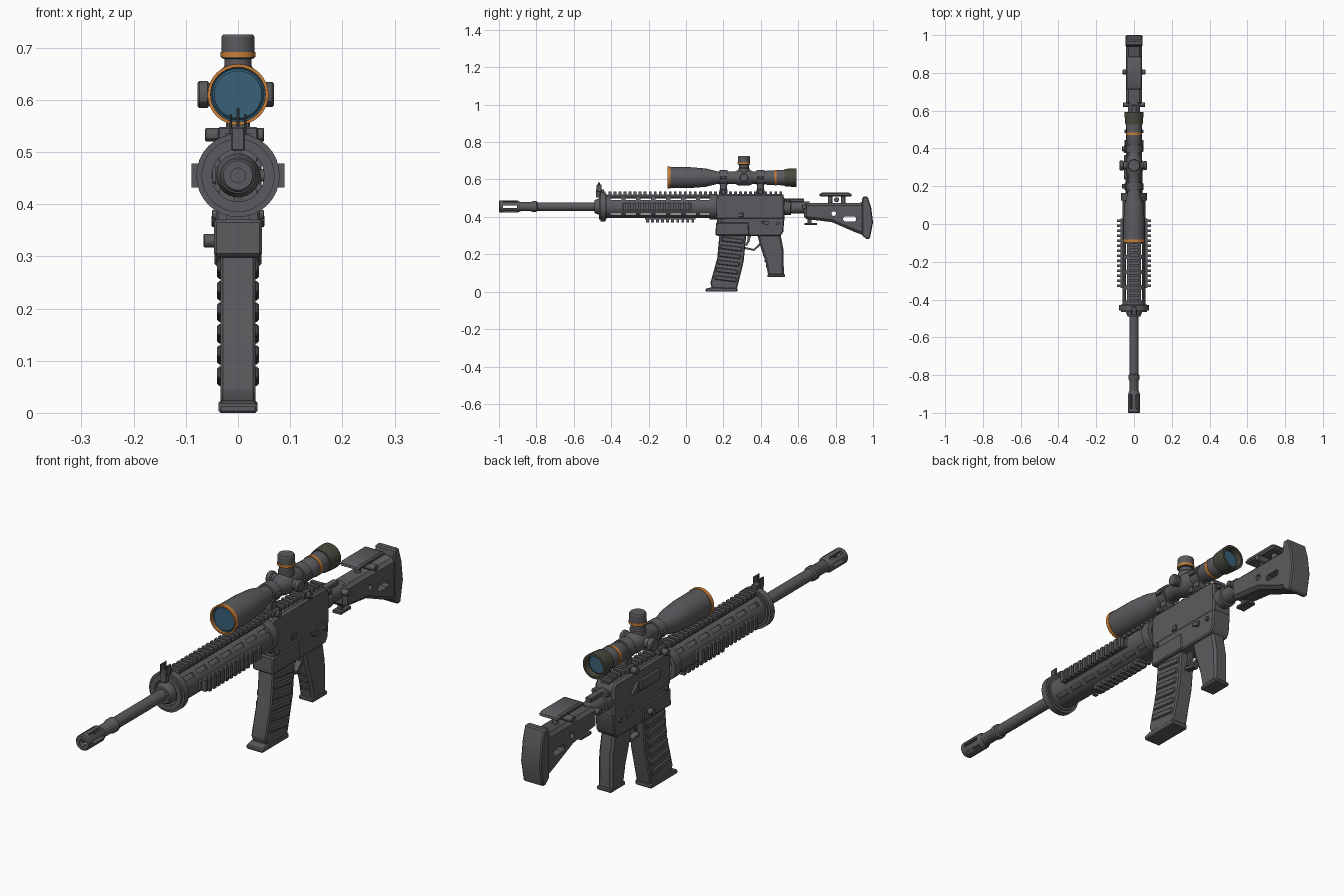
import bpy, bmesh
from math import radians, pi
from mathutils import Matrix, Vector

if "Cube" in bpy.data.objects:
    bpy.data.objects.remove(bpy.data.objects["Cube"], do_unlink=True)

BORE, SIGHT = 0.455, 0.61          # heights of the barrel and scope axes
made, cutters = [], []


def material(name, r, g, b):
    m = bpy.data.materials.new(name)
    m.use_nodes = True
    m.diffuse_color = (r, g, b, 1)
    m.node_tree.nodes["Principled BSDF"].inputs["Base Color"].default_value = (r, g, b, 1)
    return m


GREY = material("gunmetal grey", 0.105, 0.105, 0.115)
ORANGE = material("orange", 0.6, 0.21, 0.035)
OLIVE = material("olive rubber", 0.065, 0.065, 0.048)
GLASS = material("blue glass", 0.04, 0.12, 0.19)


def finish(name, bm, mat=GREY, bevel=0):
    bmesh.ops.recalc_face_normals(bm, faces=bm.faces)
    mesh = bpy.data.meshes.new(name)
    bm.to_mesh(mesh)
    bm.free()
    mesh.materials.append(mat)
    ob = bpy.data.objects.new(name, mesh)
    bpy.context.collection.objects.link(ob)
    if bevel:
        mod = ob.modifiers.new("bevel", 'BEVEL')
        mod.width, mod.segments, mod.limit_method = bevel, 1, 'ANGLE'
    made.append(ob)
    return ob


def boxes(name, parts, mat=GREY, bevel=0):
    """Parts are (centre, size) or (centre, size, matrix)."""
    bm = bmesh.new()
    for c, s, *m in parts:
        place = Matrix.Translation(c) @ Matrix.Diagonal((*s, 1))
        bmesh.ops.create_cube(bm, size=1, matrix=(m[0] if m else Matrix()) @ place)
    return finish(name, bm, mat, bevel)


def prism(name, pts, half, mat=GREY, bevel=0, x=0):
    """Side profile of (y, z) points extruded across x."""
    bm = bmesh.new()
    face = bm.faces.new([bm.verts.new((x - half, y, z)) for y, z in pts])
    new = bmesh.ops.extrude_face_region(bm, geom=[face])["geom"]
    bmesh.ops.translate(bm, vec=(2 * half, 0, 0),
                        verts=[v for v in new if isinstance(v, bmesh.types.BMVert)])
    return finish(name, bm, mat, bevel)


def lathe(name, profile, loc, axis='Y', mat=GREY, steps=32):
    """Profile of (position along axis, radius) spun about the axis."""
    bm = bmesh.new()
    vs = [bm.verts.new((r, 0, h)) for h, r in profile]
    es = [bm.edges.new(p) for p in zip(vs, vs[1:])]
    bmesh.ops.spin(bm, geom=vs + es, cent=(0, 0, 0), axis=(0, 0, 1),
                   angle=2 * pi, steps=steps)
    bmesh.ops.remove_doubles(bm, verts=bm.verts, dist=1e-5)
    turn = {'X': Matrix.Rotation(pi / 2, 4, 'Y'),
            'Y': Matrix.Rotation(-pi / 2, 4, 'X'), 'Z': Matrix()}[axis]
    bm.transform(Matrix.Translation(loc) @ turn)
    return finish(name, bm, mat)


def rod(name, a, b, r, loc, axis='X', mat=GREY, steps=24):
    c = 0.15 * r
    return lathe(name, [(a, 0), (a, r - c), (a + c, r), (b - c, r), (b, r - c), (b, 0)],
                 loc, axis, mat, steps)


def ring(name, a, b, inner, outer, loc, mat=GREY):
    return lathe(name, [(a, inner), (a, outer), (b, outer), (b, inner), (a, inner)], loc, 'Y', mat)


def cut(ob, cutter):
    made.remove(cutter)
    cutters.append(cutter)
    cutter.hide_render = True
    mod = ob.modifiers.new("cut", 'BOOLEAN')
    mod.operation, mod.object, mod.solver = 'DIFFERENCE', cutter, 'EXACT'


def swing(deg):
    """Frame on the barrel axis with its z pointing outward at an angle."""
    return Matrix.Translation((0, 0, BORE)) @ Matrix.Rotation(radians(deg), 4, 'Y')


def rail(name, y0, y1, deg, low, high, width):
    m, mid = swing(deg), (low + high) / 2
    parts = [((0, (y0 + y1) / 2, (low + mid) / 2), (width * 0.75, y1 - y0, mid - low), m)]
    n = round((y1 - y0) / 0.027)
    step = (y1 - y0) / n
    for i in range(n):
        parts.append(((0, y0 + (i + 0.5) * step, (mid + high) / 2),
                      (width, step * 0.55, high - mid), m))
    boxes(name, parts)


# Barrel and slotted muzzle
axis = (0, 0, BORE)
lathe("barrel", [(-0.9, 0), (-0.9, 0.024), (-0.83, 0.024), (-0.82, 0.029), (-0.8, 0.029),
                 (-0.795, 0.023), (0.17, 0.023), (0.17, 0)], axis)
muzzle = lathe("muzzle_brake", [(-1, 0.014), (-1, 0.028), (-0.995, 0.032), (-0.9, 0.032),
                                (-0.885, 0.025), (-0.885, 0.014), (-1, 0.014)], axis)
cut(muzzle, boxes("muzzle_slots", [((0, -0.94, 0.025), (0.013, 0.075, 0.04), swing(a))
                                   for a in range(30, 390, 60)]))

# Handguard with diagonal rows of slots
guard = ring("handguard", -0.45, 0.165, 0.052, 0.061, axis)
cut(guard, boxes("handguard_slots", [((0, -0.375 + 0.08 * i, 0.057), (0.018, 0.058, 0.03), swing(a))
                                     for i in range(7) for a in (45, 135, 225, 315)]))
ring("front_flange", -0.457, -0.43, 0.062, 0.08, axis)
ring("front_flange_lip", -0.465, -0.425, 0.05, 0.07, axis)
ring("rear_flange", 0.125, 0.165, 0.05, 0.068, axis)
lathe("barrel_collar", [(-0.49, 0.02), (-0.49, 0.034), (-0.47, 0.042), (-0.43, 0.042),
                        (-0.43, 0.02)], axis)
boxes("flange_spokes", [((0, -0.44, 0.048), (0.014, 0.02, 0.03), swing(a))
                        for a in range(0, 360, 60)])
rail("top_rail", -0.42, 0.52, 0, 0.05, 0.08, 0.05)
rail("left_rail", -0.34, 0.03, 90, 0.055, 0.089, 0.046)
rail("right_rail", -0.34, 0.03, -90, 0.055, 0.089, 0.046)
rail("bottom_rail", -0.22, 0.05, 180, 0.055, 0.085, 0.046)

# Front sight
boxes("front_sight", [((0, -0.46, 0.525), (0.026, 0.045, 0.045)),
                      ((0, -0.465, 0.56), (0.005, 0.01, 0.05))] +
      [((s * 0.014, -0.465, 0.553), (0.005, 0.026, 0.04)) for s in (-1, 1)], bevel=0.002)

# Receiver
prism("upper_receiver", [(0.155, 0.385), (0.155, 0.505), (0.17, 0.522), (0.51, 0.522),
                         (0.527, 0.505), (0.527, 0.385)], 0.043, bevel=0.008)
prism("lower_receiver", [(0.165, 0.298), (0.165, 0.4), (0.527, 0.4), (0.52, 0.32),
                         (0.505, 0.298)], 0.042, bevel=0.005)
prism("magazine_well", [(0.158, 0.3), (0.16, 0.37), (0.335, 0.37), (0.34, 0.3)], 0.046, bevel=0.005)
boxes("ejection_cover", [((-0.045, 0.3, 0.46), (0.018, 0.13, 0.045))], bevel=0.005)
prism("case_deflector", [(0.375, 0.44), (0.375, 0.485), (0.42, 0.44)], 0.008, x=-0.046, bevel=0.003)
boxes("bolt_catch", [((0.044, 0.295, 0.41), (0.01, 0.025, 0.022))], bevel=0.002)
rod("magazine_release", -0.066, -0.03, 0.013, (0, 0.3, 0.33))
for i, y in enumerate((0.19, 0.43, 0.49)):
    rod(f"receiver_pin_{i + 1}", -0.05, 0.05, 0.009, (0, y, 0.365 if i else 0.38))
for s in (-1, 1):
    prism(f"selector_{'left' if s > 0 else 'right'}", [(0.405, 0.368), (0.405, 0.378),
          (0.445, 0.376), (0.445, 0.358), (0.43, 0.358)], 0.004, x=s * 0.047, bevel=0.001)
boxes("charging_handle", [((0, 0.57, 0.488), (0.028, 0.12, 0.018)),
                          ((0, 0.545, 0.488), (0.075, 0.02, 0.018))], bevel=0.003)

# Magazine, ribs and base
prism("magazine", [(0.18, 0.32), (0.167, 0.18), (0.13, 0.045), (0.14, 0.018), (0.272, 0.014),
                   (0.308, 0.16), (0.324, 0.32)], 0.034, bevel=0.005)
ribs = []
for i in range(6):
    t = i / 5
    m = Matrix.Translation((0, 0.212 + 0.037 * t, 0.07 + 0.205 * t)) @ Matrix.Rotation(radians(-7), 4, 'X')
    ribs.append(((0, 0, 0), (0.08, 0.118, 0.024), m))
boxes("magazine_ribs", ribs, bevel=0.004)
prism("magazine_base", [(0.105, 0), (0.105, 0.016), (0.135, 0.024), (0.275, 0.02), (0.275, 0)],
      0.037, bevel=0.004)

# Grip and trigger
prism("grip", [(0.38, 0.31), (0.505, 0.31), (0.522, 0.22), (0.523, 0.085), (0.44, 0.085),
               (0.425, 0.16), (0.395, 0.25)], 0.031, bevel=0.009)
boxes("grip_base", [((0, 0.482, 0.086), (0.066, 0.094, 0.016))], bevel=0.004)
boxes("grip_ridges", [((0, 0.412 + 0.008 * i, 0.225 - 0.03 * i), (0.034, 0.018, 0.012))
                      for i in range(4)], bevel=0.003)
prism("trigger_guard", [(0.305, 0.23), (0.365, 0.218), (0.4, 0.25), (0.4, 0.266),
                        (0.362, 0.229), (0.305, 0.241)], 0.012)
prism("trigger", [(0.33, 0.3), (0.348, 0.3), (0.34, 0.27), (0.326, 0.245), (0.318, 0.248),
                  (0.327, 0.27)], 0.006)

# Buffer tube and stock
lathe("buffer_tube", [(0.52, 0), (0.52, 0.04), (0.56, 0.04), (0.562, 0.032), (0.66, 0.032),
                      (0.66, 0)], (0, 0, 0.45))
stock = prism("stock", [(0.63, 0.475), (0.93, 0.475), (0.965, 0.495), (0.965, 0.295), (0.9, 0.32),
                        (0.78, 0.372), (0.63, 0.39)], 0.042, bevel=0.013)
cut(stock, boxes("stock_slot", [((0, 0.875, 0.388), (0.2, 0.07, 0.026))], bevel=0.008))
cut(stock, rod("stock_hole", -0.1, 0.1, 0.012, (0, 0.79, 0.417)))
prism("butt_pad", [(0.94, 0.485), (0.945, 0.508), (0.972, 0.508), (0.99, 0.45), (1, 0.37),
                   (0.983, 0.284), (0.967, 0.28), (0.94, 0.302)], 0.045, bevel=0.005)
prism("cheek_rest", [(0.71, 0.52), (0.73, 0.53), (0.87, 0.53), (0.89, 0.52), (0.885, 0.509),
                     (0.715, 0.509)], 0.043, bevel=0.006)
for i, y in enumerate((0.77, 0.84)):
    rod(f"cheek_post_{i + 1}", 0.45, 0.515, 0.012, (0, y, 0), 'Z')
rod("cheek_knob", -0.06, 0.06, 0.013, (0, 0.805, 0.492))
rod("stock_pin", -0.058, 0.058, 0.012, (0, 0.632, 0.455))
boxes("stock_lever", [((0, 0.667, 0.362), (0.04, 0.068, 0.012)),
                      ((0, 0.66, 0.38), (0.02, 0.02, 0.04))], bevel=0.002)

# Scope
eye = (0, 0, SIGHT)
lathe("scope_body", [(-0.084, 0.052), (-0.084, 0.0565), (0.02, 0.056), (0.105, 0.049),
                     (0.17, 0.033), (0.262, 0.033), (0.278, 0.041), (0.342, 0.041),
                     (0.358, 0.033), (0.42, 0.033), (0.435, 0.039), (0.47, 0.039),
                     (0.53, 0.042), (0.55, 0.04)], eye)
ring("objective_rim", -0.098, -0.082, 0.0525, 0.0585, eye, ORANGE)
rod("objective_lens", -0.088, -0.08, 0.0535, eye, 'Y', GLASS, 32)
ring("eyepiece_band", 0.472, 0.484, 0.03, 0.0415, eye, ORANGE)
lathe("eyepiece_cup", [(0.527, 0.04), (0.527, 0.046), (0.575, 0.05), (0.592, 0.05),
                       (0.592, 0.041), (0.545, 0.039)], eye, 'Y', OLIVE)
rod("eyepiece_lens", 0.56, 0.57, 0.041, eye, 'Y', GLASS, 32)

# Scope turrets
lathe("top_turret", [(0, 0.03), (0.05, 0.03), (0.055, 0.026), (0.068, 0.026), (0.07, 0.032),
                     (0.11, 0.032), (0.115, 0.029), (0.115, 0)], (0, 0.31, SIGHT), 'Z')
lathe("turret_band", [(0.072, 0.03), (0.072, 0.0335), (0.082, 0.0335), (0.082, 0.03)],
      (0, 0.31, SIGHT), 'Z', ORANGE)
rod("turret_stem", -0.06, 0.055, 0.02, (0, 0.31, SIGHT))
rod("right_turret", -0.078, -0.055, 0.026, (0, 0.31, SIGHT), steps=12)
rod("left_turret", 0.05, 0.069, 0.024, (0, 0.31, SIGHT), steps=12)

# Scope mounts
for i, y in enumerate((0.2, 0.398)):
    tag = ("front", "rear")[i]
    ring(f"{tag}_scope_ring", y - 0.021, y + 0.021, 0.03, 0.04, eye)
    boxes(f"{tag}_scope_mount", [((0, y, 0.563), (0.046, 0.036, 0.04)),
                                 ((0, y, 0.535), (0.076, 0.042, 0.026)),
                                 ((0, y, SIGHT), (0.098, 0.034, 0.018))], bevel=0.003)
    rod(f"{tag}_mount_bolt", -0.063, 0.05, 0.013, (0, y, 0.533), steps=12)

# Bake the modifiers, then shade smooth with sharp edges kept
deps = bpy.context.evaluated_depsgraph_get()
deps.update()
baked = [(ob, bpy.data.meshes.new_from_object(ob.evaluated_get(deps))) for ob in made]
for ob, mesh in baked:
    ob.modifiers.clear()
    ob.data = mesh
    mesh.shade_smooth()
    mesh.set_sharp_from_angle(angle=radians(30))
for ob in cutters:
    bpy.data.objects.remove(ob, do_unlink=True)
